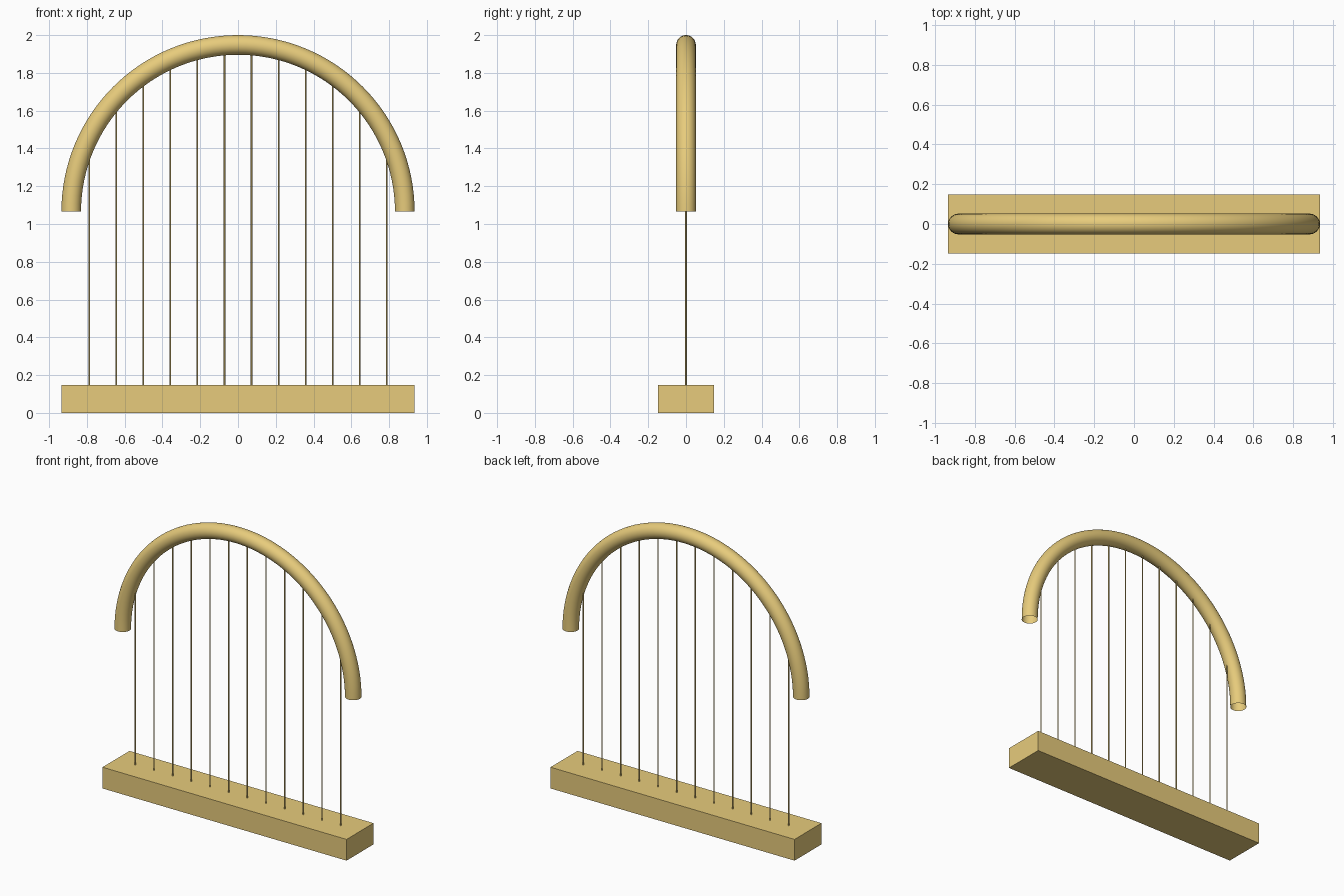
import bpy, bmesh, math
from mathutils import Matrix, Vector

cube = bpy.data.objects.get("Cube")
if cube:
    bpy.data.objects.remove(cube, do_unlink=True)

HALF_WIDTH = 0.935
BASE_DEPTH, BASE_HEIGHT = 0.295, 0.147
TUBE_R = 0.052
ARCH_R = HALF_WIDTH - TUBE_R
ARCH_Z = 2 - HALF_WIDTH
STRINGS, SPACING, STRING_R = 12, 0.143, 0.004

gold = bpy.data.materials.new("warm_gold")
gold.use_nodes = True
gold.diffuse_color = (0.8, 0.6, 0.2, 1)
gold.node_tree.nodes["Principled BSDF"].inputs["Base Color"].default_value = gold.diffuse_color


def add_part(name, bm, smooth=False):
    bmesh.ops.recalc_face_normals(bm, faces=bm.faces)
    mesh = bpy.data.meshes.new(name)
    bm.to_mesh(mesh)
    bm.free()
    mesh.materials.append(gold)
    obj = bpy.data.objects.new(name, mesh)
    bpy.context.collection.objects.link(obj)
    if smooth:
        bpy.ops.object.select_all(action="DESELECT")
        obj.select_set(True)
        bpy.context.view_layer.objects.active = obj
        bpy.ops.object.shade_smooth_by_angle(angle=math.radians(40))
    return obj


# Base block
bm = bmesh.new()
bmesh.ops.create_cube(bm, size=1, matrix=Matrix.Translation((0, 0, BASE_HEIGHT / 2))
                      @ Matrix.Diagonal((2 * HALF_WIDTH, BASE_DEPTH, BASE_HEIGHT, 1)))
add_part("base", bm)

# Half-ring arch: an open tube swept from a circle
bm = bmesh.new()
bmesh.ops.create_circle(bm, segments=32, radius=TUBE_R,
                        matrix=Matrix.Translation((-ARCH_R, 0, ARCH_Z)))
bmesh.ops.spin(bm, geom=bm.verts[:] + bm.edges[:], cent=(0, 0, ARCH_Z),
               axis=Vector((0, 1, 0)), angle=math.pi, steps=64)
add_part("arch", bm, smooth=True)

# Strings running from the base up into the arch
for i in range(STRINGS):
    x = (i - (STRINGS - 1) / 2) * SPACING
    top = ARCH_Z + math.sqrt((ARCH_R - TUBE_R / 2) ** 2 - x * x)
    length = top - BASE_HEIGHT
    bm = bmesh.new()
    bmesh.ops.create_cone(bm, cap_ends=True, segments=12, radius1=STRING_R, radius2=STRING_R,
                          depth=length,
                          matrix=Matrix.Translation((x, 0, BASE_HEIGHT + length / 2)))
    add_part(f"string_{i + 1}", bm, smooth=True)
